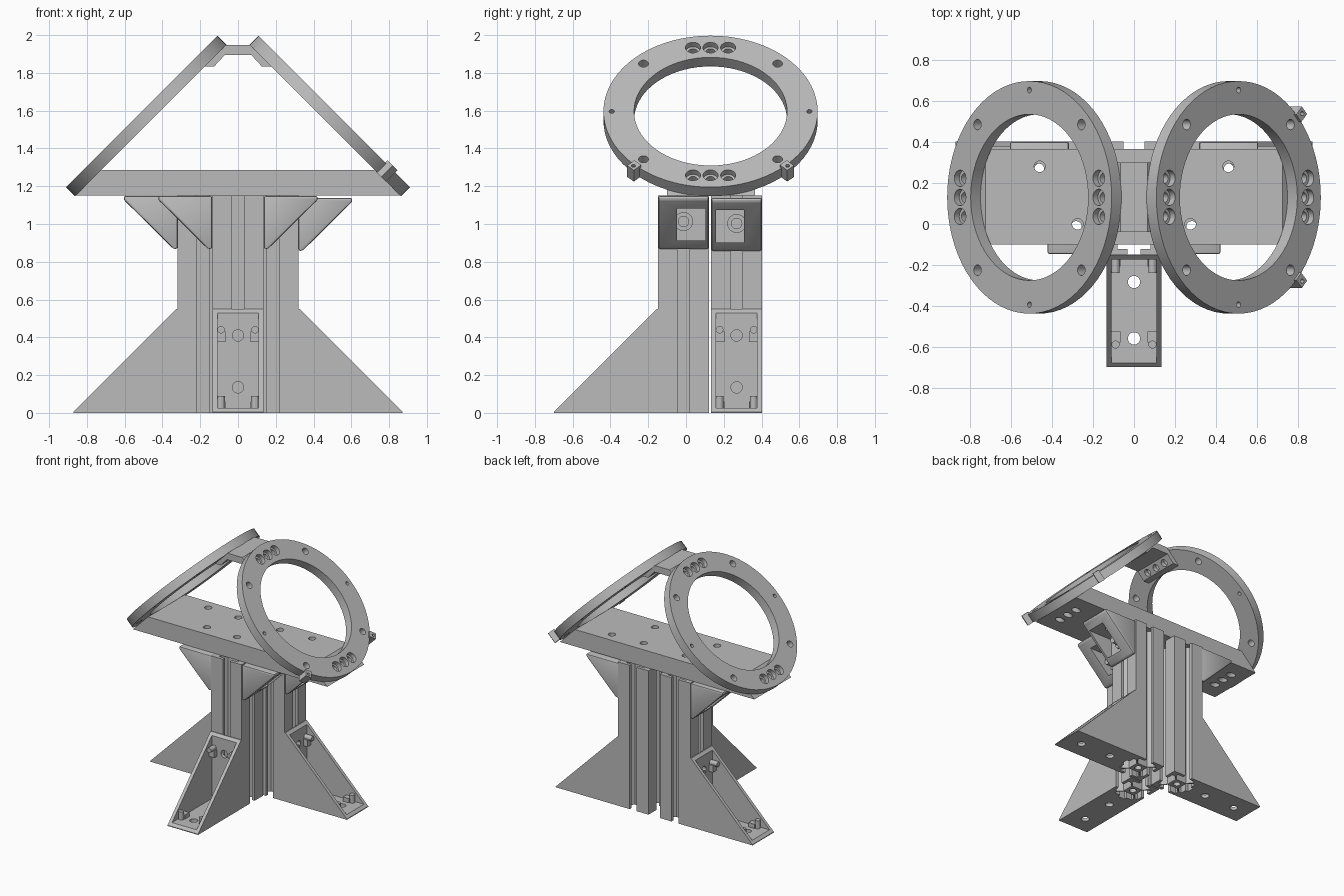
import bpy, bmesh, math
from mathutils import Matrix, Vector

if "Cube" in bpy.data.objects:
    bpy.data.objects.remove(bpy.data.objects["Cube"])

grey = bpy.data.materials.new("machined grey")
grey.use_nodes = True
grey.diffuse_color = (0.5, 0.5, 0.5, 1)
grey.node_tree.nodes["Principled BSDF"].inputs["Base Color"].default_value = (0.5, 0.5, 0.5, 1)

IDENT = Matrix.Identity(4)
CENTRE_Y = 0.13          # shared centre line of the rings and plate


def finish(bm, name, frame):
    bmesh.ops.recalc_face_normals(bm, faces=bm.faces)
    mesh = bpy.data.meshes.new(name)
    bm.to_mesh(mesh)
    bm.free()
    mesh.transform(frame)
    mesh.materials.append(grey)
    obj = bpy.data.objects.new(name, mesh)
    bpy.context.collection.objects.link(obj)
    return obj


def extrude(name, points, vec, frame=IDENT):
    """Extrude a closed polygon of 3D points along vec."""
    bm = bmesh.new()
    face = bm.faces.new([bm.verts.new(p) for p in points])
    new = bmesh.ops.extrude_face_region(bm, geom=[face])["geom"]
    bmesh.ops.translate(bm, vec=vec, verts=[g for g in new if isinstance(g, bmesh.types.BMVert)])
    return finish(bm, name, frame)


def prism(name, profile, y0, y1, frame=IDENT):
    """Extrude an (x, z) profile from y0 to y1."""
    return extrude(name, [(x, y0, z) for x, z in profile], (0, y1 - y0, 0), frame)


def box(name, lo, hi, frame=IDENT):
    profile = [(lo[0], lo[2]), (hi[0], lo[2]), (hi[0], hi[2]), (lo[0], hi[2])]
    return prism(name, profile, lo[1], hi[1], frame)


def cylinder(name, centre, radius, depth, axis="Z", frame=IDENT, sides=24):
    turn = {"Z": IDENT, "X": Matrix.Rotation(math.pi / 2, 4, "Y")}[axis]
    bm = bmesh.new()
    bmesh.ops.create_cone(bm, cap_ends=True, segments=sides, radius1=radius, radius2=radius,
                          depth=depth, matrix=Matrix.Translation(centre) @ turn)
    return finish(bm, name, frame)


def activate(obj):
    bpy.ops.object.select_all(action="DESELECT")
    bpy.context.view_layer.objects.active = obj
    obj.select_set(True)


def cut(obj, *cutters):
    activate(obj)
    for cutter in cutters:
        mod = obj.modifiers.new("cut", "BOOLEAN")
        mod.operation, mod.solver, mod.object = "DIFFERENCE", "EXACT", cutter
        bpy.ops.object.modifier_apply(modifier=mod.name)
        bpy.data.objects.remove(cutter)


def smooth(obj):
    activate(obj)
    bpy.ops.object.shade_smooth_by_angle(angle=math.radians(30))


def place(x, y, z, degrees):
    return Matrix.Translation((x, y, z)) @ Matrix.Rotation(math.radians(degrees), 4, "Z")


def ring_frame(side):
    return Matrix.Translation((side * 0.486, CENTRE_Y, 1.572)) @ Matrix.Rotation(side * math.pi / 4, 4, "Y")


def bolt_row(radius, depth, z, frame, along):
    return [cylinder("cutter", (along, dy, z), radius, depth, frame=frame) for dy in (-0.093, 0, 0.093)]


# Slotted columns
HALF = 0.135
side = [(HALF, HALF), (0.031, HALF), (0.031, 0.11), (0.08, 0.11), (0.08, 0.088), (0.045, 0.05)]
side = side + [(-x, y) for x, y in reversed(side[1:])]
outline = []
for k in range(4):
    spin = Matrix.Rotation(k * math.pi / 2, 3, "Z")
    outline += [spin @ Vector((x, y, 0)) for x, y in side]
FRONT_Y, BACK_Y = -0.013, 0.268
for name, x, y in (("front_column", 0, FRONT_Y), ("back_column_left", 0.185, BACK_Y),
                   ("back_column_right", -0.185, BACK_Y)):
    column = extrude(name, outline, (0, 0, 1.15), Matrix.Translation((x, y, 0)))
    cut(column, cylinder("cutter", (x, y, 0.6), 0.026, 2))
    smooth(column)

# Hollow triangular foot braces
def foot_brace(name, frame):
    size, wall = 0.55, 0.026
    brace = prism(name, [(0, 0), (size, 0), (size, 0.006), (0.006, size), (0, size)], -HALF, HALF, frame)
    inner = HALF - wall
    cut(brace, prism("cutter", [(wall, wall), (size, wall), (size, size), (wall, size)], -inner, inner, frame))
    for d in (0.135, 0.41):
        cut(brace, cylinder("cutter", (d, 0, 0), 0.03, 0.2, frame=frame),
            cylinder("cutter", (0, 0, d), 0.03, 0.2, "X", frame))
    for s in (-1, 1):
        y0, y1 = sorted((s * 0.065, s * (inner + 0.003)))
        box(name + "_wall_lug", (0.02, y0, 0.375), (0.06, y1, 0.43), frame)
        box(name + "_base_lug", (0.375, y0, 0.02), (0.43, y1, 0.06), frame)
        cylinder(name + "_wall_boss", (0.055, s * 0.09, 0.44), 0.02, 0.07, "X", frame, 12)
        cylinder(name + "_base_boss", (0.44, s * 0.09, 0.055), 0.02, 0.07, "Z", frame, 12)

foot_brace("front_foot_brace", place(0, -0.148, 0, -90))
foot_brace("left_foot_brace", place(0.32, BACK_Y, 0, 0))
foot_brace("right_foot_brace", place(-0.32, BACK_Y, 0, 180))

# Small capped brackets beneath the plate
def top_bracket(name, frame, shift):
    bracket = prism(name, [(0, 0), (0.285, 0), (0.285, -0.02), (0.022, -0.28), (0, -0.28)],
                    -0.133, 0.133, frame)
    mod = bracket.modifiers.new("round", "BEVEL")
    mod.width, mod.segments = 0.01, 2
    activate(bracket)
    bpy.ops.object.modifier_apply(modifier=mod.name)
    cut(bracket, box("cutter", (0.03, shift - 0.075, -0.235), (0.4, shift + 0.075, -0.065), frame),
        cylinder("cutter", (0.145, 0, 0), 0.027, 0.2, frame=frame))
    smooth(bracket)
    smooth(cylinder(name + "_washer", (0.035, 0, -0.135), 0.05, 0.02, "X", frame))
    smooth(cylinder(name + "_bolt", (0.065, 0, -0.135), 0.03, 0.08, "X", frame))

top_bracket("front_bracket_left", place(0.137, FRONT_Y, 1.148, 0), 0.04)
top_bracket("front_bracket_right", place(-0.137, FRONT_Y, 1.148, 180), 0.04)
top_bracket("back_bracket_left", place(0.32, BACK_Y, 1.138, 0), -0.035)
top_bracket("back_bracket_right", place(-0.32, BACK_Y, 1.148, 180), -0.035)

# Top plate with slanted ends
plate = prism("top_plate", [(-0.86, 1.15), (0.86, 1.15), (0.725, 1.285), (-0.725, 1.285)], -0.1, 0.365)
hole_spots = [(0, FRONT_Y)]
for s in (-1, 1):
    hole_spots += [(s * 0.46, 0.28), (s * 0.275, 0), (s * 0.185, BACK_Y)]
cut(plate, *[cylinder("cutter", (x, y, 1.2), 0.027, 0.4) for x, y in hole_spots])

# Link joining the tops of both rings
half_link = [(0.065, 1.948), (0.178, 1.835), (0.125, 1.835), (0.07, 1.895)]
link = prism("ring_link", half_link + [(-x, z) for x, z in reversed(half_link)], -0.04, 0.30)

# Tilted rings with counterbored holes
for s, label in ((1, "left"), (-1, "right")):
    frame = ring_frame(s)
    cut(plate, *bolt_row(0.027, 0.6, 0, frame, s * 0.478))
    cut(link, *bolt_row(0.027, 0.3, 0, frame, s * -0.478))
    ring = cylinder(label + "_ring", (0, 0, 0), 0.567, 0.068, frame=frame, sides=72)
    cut(ring, cylinder("cutter", (0, 0, 0), 0.405, 0.3, frame=frame, sides=72))
    for along in (-0.478, 0.478):
        cut(ring, *bolt_row(0.04, 0.08, 0.04, frame, along), *bolt_row(0.025, 0.3, 0, frame, along))
        for dy in (-0.355, 0.355):
            cut(ring, cylinder("cutter", (math.copysign(0.358, along), dy, 0), 0.026, 0.3, frame=frame))
    for dy in (-0.523, 0.523):
        cut(ring, cylinder("cutter", (0, dy, 0), 0.014, 0.3, frame=frame))
    smooth(ring)

# Edge clips on the left ring
for s in (-1, 1):
    angle = Matrix.Rotation(s * math.radians(44), 4, "Z")
    frame = ring_frame(1) @ angle
    clip = box("ring_clip", (0.555, -0.025, -0.035), (0.61, 0.025, 0.05), frame)
    cut(clip, cylinder("cutter", (0.588, 0, 0), 0.011, 0.3, frame=frame, sides=12))
